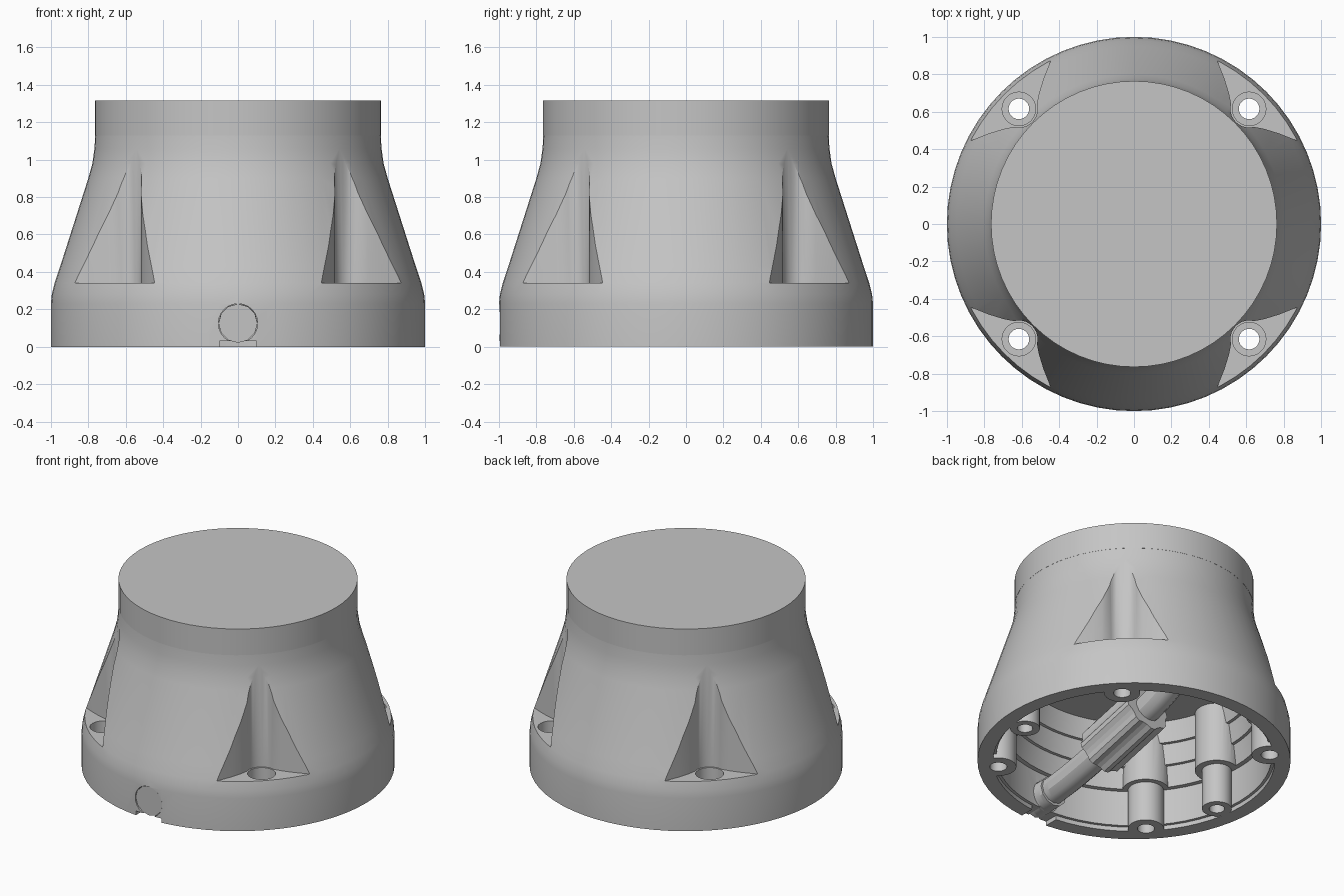
import bpy, bmesh, math
from mathutils import Vector, Matrix

if "Cube" in bpy.data.objects:
    bpy.data.objects.remove(bpy.data.objects["Cube"])

grey = bpy.data.materials.new("light_grey")
grey.diffuse_color = (0.56, 0.56, 0.56, 1)
grey.use_nodes = True
grey.node_tree.nodes["Principled BSDF"].inputs["Base Color"].default_value = grey.diffuse_color


def make(name, bm):
    bmesh.ops.recalc_face_normals(bm, faces=bm.faces)
    me = bpy.data.meshes.new(name)
    bm.to_mesh(me)
    bm.free()
    me.materials.append(grey)
    ob = bpy.data.objects.new(name, me)
    bpy.context.collection.objects.link(ob)
    return ob


def lathe(name, profile, n=64):
    """Closed solid of revolution from (radius, z) points, capped at both ends."""
    bm = bmesh.new()
    rings = [[bm.verts.new((r * math.cos(2 * math.pi * i / n), r * math.sin(2 * math.pi * i / n), z))
              for i in range(n)] for r, z in profile]
    for a, b in zip(rings, rings[1:]):
        for i in range(n):
            j = (i + 1) % n
            bm.faces.new((a[i], a[j], b[j], b[i]))
    bm.faces.new(rings[0])
    bm.faces.new(rings[-1])
    return make(name, bm)


def prism(name, outline, z0, z1):
    bm = bmesh.new()
    face = bm.faces.new([bm.verts.new((x, y, z0)) for x, y in outline])
    ext = bmesh.ops.extrude_face_region(bm, geom=[face])
    bmesh.ops.translate(bm, vec=(0, 0, z1 - z0),
                        verts=[v for v in ext["geom"] if isinstance(v, bmesh.types.BMVert)])
    return make(name, bm)


def circle(x, y, r, n=24):
    return [(x + r * math.cos(2 * math.pi * i / n), y + r * math.sin(2 * math.pi * i / n)) for i in range(n)]


def cut(target, cutter):
    m = target.modifiers.new("cut", "BOOLEAN")
    m.operation, m.solver, m.object = "DIFFERENCE", "EXACT", cutter
    bpy.context.view_layer.objects.active = target
    bpy.ops.object.modifier_apply(modifier=m.name)
    bpy.data.objects.remove(cutter)


def smooth(ob, angle=30):
    bpy.ops.object.select_all(action="DESELECT")
    ob.select_set(True)
    bpy.context.view_layer.objects.active = ob
    bpy.ops.object.shade_smooth_by_angle(angle=math.radians(angle))


# outer housing: straight skirt, tapered shoulder, narrow neck
housing = lathe("housing", [(1, 0), (1, .23), (.995, .28), (.98, .34), (.95, .43), (.80, .90),
                            (.778, .98), (.767, 1.06), (.763, 1.13)])

# stepped hollow inside, with material left standing around the screw posts
cavity = lathe("cavity_cutter", [(.9, -.1), (.9, .03), (.88, .03), (.88, .28), (.85, .281), (.825, .42),
                                 (.805, .421), (.785, .56), (.765, .561), (.735, .7)])
corners = [math.radians(45 + 90 * k) for k in range(4)]
posts = [(.87 * math.cos(a), .87 * math.sin(a), .115, .15) for a in corners]
posts += [(s * .8, -.13, .095, .14) for s in (-1, 1)]
for x, y, r_low, r_high in posts:
    cut(cavity, prism("post_low", circle(x, y, r_low, 32), -.2, .8))
    cut(cavity, prism("post_high", circle(x, y, r_high, 32), .28, .81))
cut(housing, cavity)

# four flared screw recesses with counterbored holes
half = [(.87 - .1 * math.cos(math.radians(t)), .1 * math.sin(math.radians(t))) for t in (12, 24, 36, 48, 60)]
half += [(.85, .13), (.89, .205), (.935, .31), (.99, .45), (1.2, .45)]
outline = [(.77, 0)] + half + [(u, -v) for u, v in reversed(half)]
for a in corners:
    c, s = math.cos(a), math.sin(a)
    cut(housing, prism("recess", [(u * c - v * s, u * s + v * c) for u, v in outline], .34, 1.04))
    cut(housing, prism("counterbore", circle(.87 * c, .87 * s, .09), .25, .4))
    cut(housing, prism("screw_hole", circle(.87 * c, .87 * s, .055), -.1, .4))
for s in (-1, 1):
    cut(housing, prism("blind_hole", circle(s * .8, -.13, .05, 16), -.1, .2))

# cable opening in the front of the skirt
arch = [(-.1, -1.1), (.1, -1.1), (.1, -.8), (-.1, -.8)]
cut(housing, prism("cable_slot", arch, -.1, .03))
bm = bmesh.new()
bmesh.ops.create_cone(bm, cap_ends=True, segments=24, radius1=.105, radius2=.105, depth=.4,
                      matrix=Matrix.Translation((0, -.95, .125)) @ Matrix.Rotation(math.pi / 2, 4, "X"))
cut(housing, make("cable_bore", bm))
smooth(housing)

# disc closing the neck
smooth(lathe("top_cap", [(.764, 1.13), (.764, 1.315)]))


def tube(name, points, r):
    """Round rod following a smooth path."""
    cu = bpy.data.curves.new(name, "CURVE")
    cu.dimensions, cu.bevel_depth, cu.use_fill_caps = "3D", r, True
    cu.bevel_resolution = 4
    sp = cu.splines.new("BEZIER")
    sp.bezier_points.add(len(points) - 1)
    for p, co in zip(sp.bezier_points, points):
        p.co = co
        p.handle_left_type = p.handle_right_type = "AUTO"
    cu.materials.append(grey)
    ob = bpy.data.objects.new(name, cu)
    bpy.context.collection.objects.link(ob)
    bpy.ops.object.select_all(action="DESELECT")
    ob.select_set(True)
    bpy.context.view_layer.objects.active = ob
    bpy.ops.object.convert(target="MESH")
    smooth(bpy.context.object)


# cable with end plug in the opening
tube("cable", [(0, -.9, .125), (0, -.6, .16), (0, -.1, .27), (0, .3, .38), (0, .55, .54), (0, .62, .72)], .092)
tube("cable_plug", [(0, -.99, .125), (0, -.8, .13)], .104)

# ribbed connector sleeve around the cable
axis = Vector((0, .5, .12)).to_track_quat("Z", "Y").to_matrix().to_4x4()
ribs = []
for i in range(32):
    a, r = 2 * math.pi * i / 32, .165 if i % 4 < 2 else .15
    ribs.append((r * math.cos(a), r * math.sin(a)))
sleeve = prism("connector_sleeve", ribs, -.24, .24)
sleeve.data.transform(Matrix.Translation((0, -.1, .27)) @ axis)
